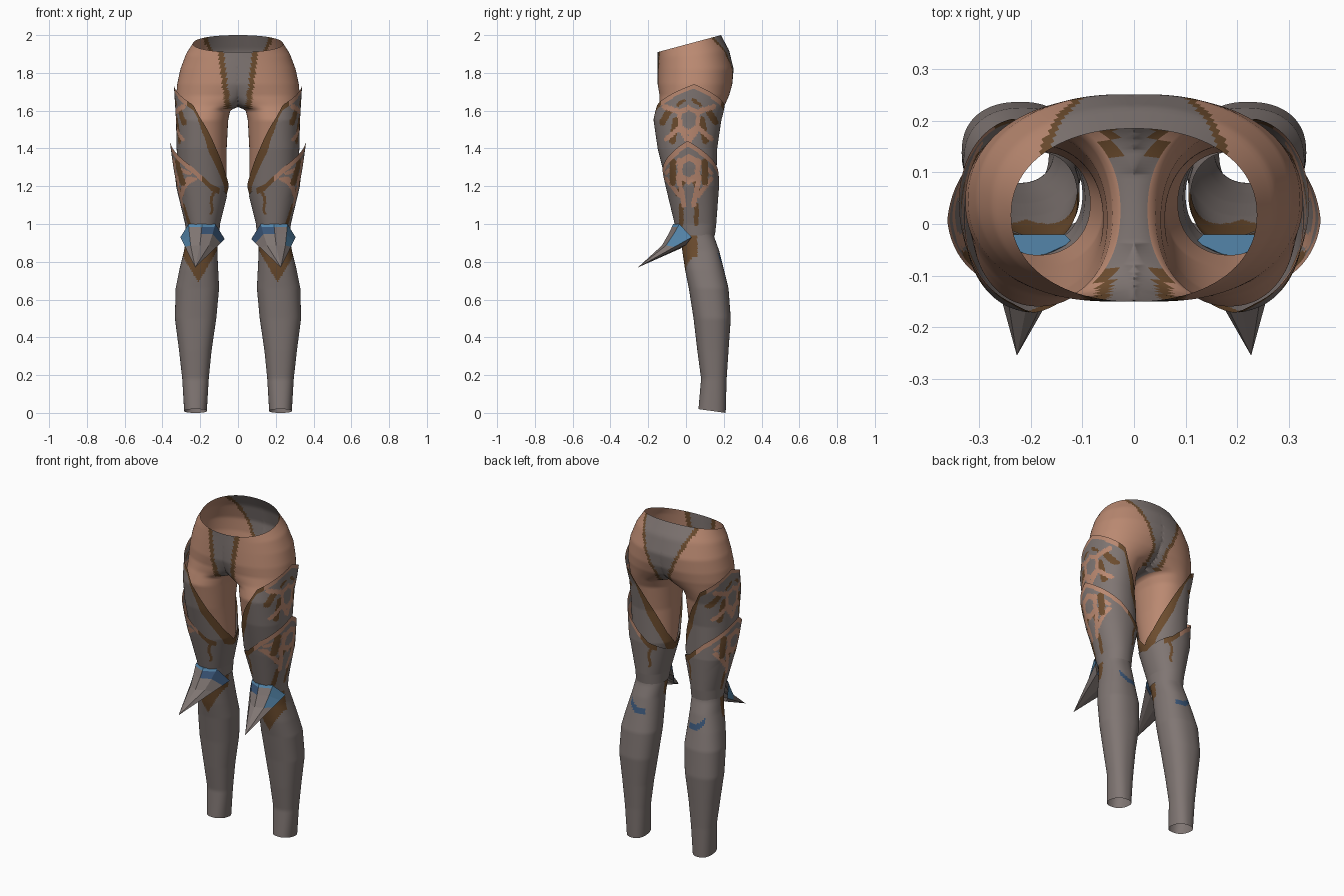
import bpy, math
from mathutils import Vector

if "Cube" in bpy.data.objects:
    bpy.data.objects.remove(bpy.data.objects["Cube"])


def srgb(r, g, b):
    return tuple(((c / 255 + 0.055) / 1.055) ** 2.4 for c in (r, g, b)) + (1,)


TAN, GREY, BROWN, BLUE, NAVY = range(5)
MATS = []
for label, col in (("tan", srgb(186, 137, 113)), ("warm_grey", srgb(128, 118, 115)),
                   ("brown", srgb(108, 76, 46)), ("blue", srgb(85, 135, 172)),
                   ("dark_blue", srgb(58, 86, 120))):
    m = bpy.data.materials.new(label)
    m.diffuse_color = col
    m.use_nodes = True
    m.node_tree.nodes["Principled BSDF"].inputs["Base Color"].default_value = m.diffuse_color
    MATS.append(m)


def lerp_table(table, k):
    """Linear interpolation in a table of rows whose first entry is the key."""
    if k <= table[0][0]:
        return table[0]
    for a, b in zip(table, table[1:]):
        if k <= b[0]:
            t = (k - a[0]) / (b[0] - a[0])
            return tuple(u + (v - u) * t for u, v in zip(a, b))
    return table[-1]


def add_object(name, verts, faces, mats, smooth=True):
    me = bpy.data.meshes.new(name)
    me.from_pydata(verts, [], faces)
    for m in MATS:
        me.materials.append(m)
    for poly, mi in zip(me.polygons, mats):
        poly.material_index = mi
        poly.use_smooth = smooth
    ob = bpy.data.objects.new(name, me)
    bpy.context.collection.objects.link(ob)
    ob.modifiers.new("mirror", 'MIRROR')
    return ob


def loft(name, rings, rule, top=None, flare=0.0, p=0.93, n=144, rows=80):
    """Open tube; ring = (z, tilt, centre x, outer x, inner x, front y, back y)."""
    verts, faces, mats = [], [], []
    angle = [2 * math.pi * j / n for j in range(n)]
    turn = lambda th: abs(math.remainder(th, 2 * math.pi)) / math.pi
    edge = lambda a: lerp_table(top, a)[1] if top else rings[-1][0]
    for i in range(rows + 1):
        for th in angle:
            a = turn(th)
            z = rings[0][0] + (edge(a) - rings[0][0]) * i / rows
            _, tilt, cx, xo, xi, yf, yb = lerp_table(rings, z)
            c, s = math.cos(th), math.sin(th)
            c = math.copysign(abs(c) ** p, c)
            s = math.copysign(abs(s) ** p, s)
            x = cx + c * ((xo - cx) if c > 0 else (cx - xi))
            x += flare * max(0, 1 - a / 0.4) * max(0, 1 - (edge(a) - z) / 0.2)
            verts.append(Vector((max(0, x), (yf + yb) / 2 + s * (yb - yf) / 2, z + tilt * s)))
    for i in range(rows):
        for j in range(n):
            k = (j + 1) % n
            f = (i * n + j, i * n + k, (i + 1) * n + k, (i + 1) * n + j)
            if all(verts[v].x < 1e-5 for v in f):
                continue
            mid = (verts[f[0]] + verts[f[2]]) / 2
            a = turn((j + 0.5) * 2 * math.pi / n)
            faces.append(f)
            mats.append(rule(mid.x, mid.y, mid.z, a, edge(a) - mid.z))
    return add_object(name, verts, faces, mats)


# Pelvis and bare thighs, with grey front and back panels edged in brown
def pelvis_rule(x, y, z, a, d):
    if z < 1.612:
        return TAN
    if y < 0.05:
        w, b = max(.035, 0.045 + 0.12 * (z - 1.65)), 0.028
    else:
        w, b = max(.035, 0.02 + 0.43 * (z - 1.65)), 0.022
    return GREY if x < w else BROWN if x < w + b else TAN


loft("pelvis_and_thighs", [
    (1.10, 0, .185, .28, .085, -.06, .14),
    (1.20, 0, .185, .293, .060, -.085, .145),
    (1.40, 0, .19, .31, .060, -.138, .153),
    (1.55, 0, .185, .315, .052, -.160, .175),
    (1.605, 0, .165, .32, .04, -.145, .195),
    (1.625, 0, .15, .322, -.03, -.14, .203),
    (1.68, 0, .09, .327, -.12, -.14, .228),
    (1.74, 0, .05, .322, -.20, -.15, .245),
    (1.82, 0, .02, .305, -.27, -.15, .252),
    (1.90, .02, 0, .275, -.275, -.15, .228),
    (1.955, .045, 0, .238, -.238, -.15, .185)], pelvis_rule, rows=84)


# Painted strokes on the outer side: (u, z) to (u, z), half width, colour
def stroke(u, z, strokes):
    for u0, z0, u1, z1, w, col in strokes:
        a, d = Vector((u - u0, z - z0)), Vector((u1 - u0, z1 - z0))
        t = min(1, max(0, a.dot(d) / d.dot(d)))
        if (a - d * t).length < w:
            return col
    return GREY


def hexagon(u, z, zc):
    return max(u / 0.06, (abs(z - zc) + 0.55 * u) / 0.08)


UPPER = [(.05, 1.595, .13, 1.62, .014, TAN), (.05, 1.51, .0, 1.44, .014, TAN),
         (.06, 1.50, .12, 1.45, .012, TAN), (.10, 1.605, .14, 1.54, .017, BROWN),
         (.068, 1.55, .088, 1.44, .018, BROWN), (.025, 1.655, .06, 1.63, .009, BROWN)]
LOWER = [(.085, 1.33, .085, 1.22, .017, BROWN), (.055, 1.25, .025, 1.10, .013, TAN),
         (.12, 1.24, .05, 1.15, .011, TAN), (.03, 1.22, .06, 1.16, .012, BROWN),
         (.04, 1.10, .04, 1.00, .012, BROWN), (.05, 1.34, .12, 1.27, .010, TAN)]


# Upper thigh plate: wrapped sleeve with a slanted top edge
def upper_rule(x, y, z, a, d):
    if a > 0.46:
        return BROWN if d < min(.10, .03 + .6 * (a - .46)) else GREY
    if d < 0.026:
        return TAN if a < 0.32 else BROWN
    u = abs(y - 0.015)
    if x < .19:
        return GREY
    if 0.62 < hexagon(u, z, 1.55) < 1:
        return TAN
    return stroke(u, z, UPPER)


loft("upper_thigh_plate", [
    (1.10, 0, .19, .285, .075, -.075, .148),
    (1.20, 0, .19, .31, .048, -.10, .16),
    (1.40, 0, .19, .325, .055, -.15, .165),
    (1.55, 0, .19, .328, .042, -.172, .187),
    (1.62, 0, .19, .33, .035, -.162, .21),
    (1.75, 0, .19, .334, .030, -.15, .24)], upper_rule,
    top=[(0, 1.74), (.4, 1.63), (.6, 1.46), (.85, 1.26), (1, 1.18)], flare=.006)


# Lower thigh plate: second sleeve, flared to a point on the outside
def lower_rule(x, y, z, a, d):
    if d < 0.032 and a < 0.72:
        return TAN if a < 0.5 else BROWN
    if a > 0.45:
        wave = 0.63 + 0.015 * math.sin(z * 60)
        return BROWN if abs(a - wave) < 0.022 and 1.05 < z < 1.2 else GREY
    u = abs(y - 0.015)
    if 0.55 < hexagon(u, z, 1.29) < 1:
        return TAN
    return stroke(u, z, LOWER)


loft("lower_thigh_plate", [
    (.94, 0, .19, .275, .10, -.04, .153),
    (1.00, 0, .19, .28, .095, -.06, .16),
    (1.20, 0, .19, .328, .045, -.108, .175),
    (1.30, 0, .19, .335, .045, -.13, .172),
    (1.45, 0, .19, .338, .048, -.16, .172)], lower_rule,
    top=[(0, 1.44), (.4, 1.30), (.6, 1.21), (1, 1.14)], flare=.024)


# Shin: brown point under the knee, dark blue arc on the calf
def shin_rule(x, y, z, a, d):
    if y < 0.06 and z > 0.69 + 1.7 * abs(x - 0.21):
        return BROWN
    if y > 0.12 and .15 < x < .25 and abs(z - .785 - 12 * max(0, x - .19) ** 2) < .019:
        return NAVY
    return GREY


loft("shin", [
    (.01, -.01, .225, .285, .165, .066, .21),
    (.18, 0, .225, .295, .155, .08, .215),
    (.33, 0, .225, .312, .140, .06, .225),
    (.50, 0, .22, .334, .115, .04, .237),
    (.66, 0, .215, .33, .100, .015, .225),
    (.76, 0, .21, .31, .105, -.005, .20),
    (.86, 0, .20, .285, .110, -.02, .175),
    (.93, 0, .195, .275, .105, -.03, .15),
    (1.00, 0, .195, .268, .11, -.04, .14)], shin_rule, p=.86, rows=90)

# Knee guard: spike drawn from an eight-point rim, blue along the top and sides
rim = [Vector(v) for v in (
    (.12, -.035, 1.0), (.19, -.067, 1.0), (.262, -.035, 1.0), (.305, .03, .93),
    (.27, .0, .89), (.19, -.03, .87), (.12, .0, .89), (.07, .02, .92))]
tip = Vector((.227, -.255, .77))
paint = {(0, 0): BLUE, (0, 1): BLUE, (0, 2): BLUE, (1, 2): BLUE, (2, 2): BLUE,
         (0, 7): NAVY, (1, 7): NAVY, (1, 0): NAVY}
verts, faces, mats = list(rim), [], []
for t, sag in ((.04, .006), (.14, .022), (.32, .04)):
    for i, v in enumerate(rim):
        q = v.lerp(tip, t)
        if i < 3:
            q.z -= sag
        verts.append(q)
verts.append(tip)
for r in range(3):
    for i in range(8):
        k = (i + 1) % 8
        faces.append((r * 8 + i, r * 8 + 8 + i, r * 8 + 8 + k, r * 8 + k))
        mats.append(paint.get((r, i), GREY))
for i in range(8):
    faces.append((24 + i, 32, 24 + (i + 1) % 8))
    mats.append(GREY)
add_object("knee_spike", verts, faces, mats, smooth=False)

# Knee top ledge joining the spike rim to the leg
ledge = rim[:3] + [Vector((.25, -.02, 1.001)), Vector((.135, -.02, 1.001))]
add_object("knee_ledge", ledge, [(0, 1, 2, 3, 4)], [BLUE], smooth=False)
